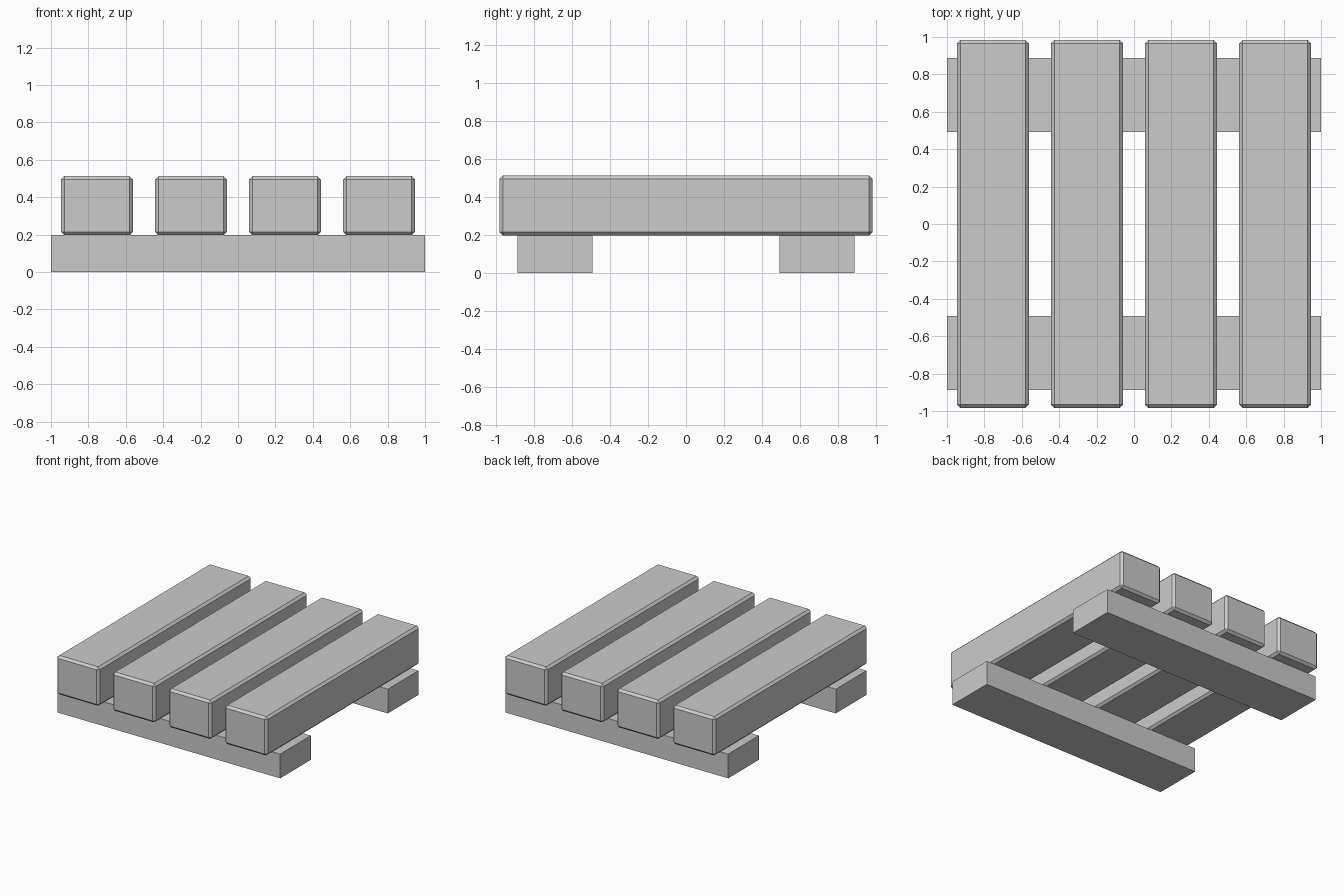
import bpy

if "Cube" in bpy.data.objects:
    bpy.data.objects.remove(bpy.data.objects["Cube"])


def box(name, center, size, bevel=0.0):
    """Axis-aligned box, optionally with chamfered edges."""
    bpy.ops.mesh.primitive_cube_add(size=1, location=center)
    ob = bpy.context.object
    ob.name = name
    ob.scale = size
    bpy.ops.object.transform_apply(location=False, rotation=False, scale=True)
    if bevel:
        mod = ob.modifiers.new("Chamfer", 'BEVEL')
        mod.width = bevel
        mod.segments = 1
        mod.limit_method = 'NONE'
    return ob


RUNNER_H = 0.197
PLANK_TOP = 0.513

# Two plain runners on the ground
for side, label in ((-1, "front"), (1, "back")):
    box(f"runner_{label}", (0, side * 0.69, RUNNER_H / 2), (2.0, 0.394, RUNNER_H))

# Four chamfered planks across the runners
for i in range(4):
    x = (i - 1.5) * 0.503
    box(f"plank_{i + 1}", (x, 0, (RUNNER_H + PLANK_TOP) / 2),
        (0.384, 1.968, PLANK_TOP - RUNNER_H), bevel=0.018)
